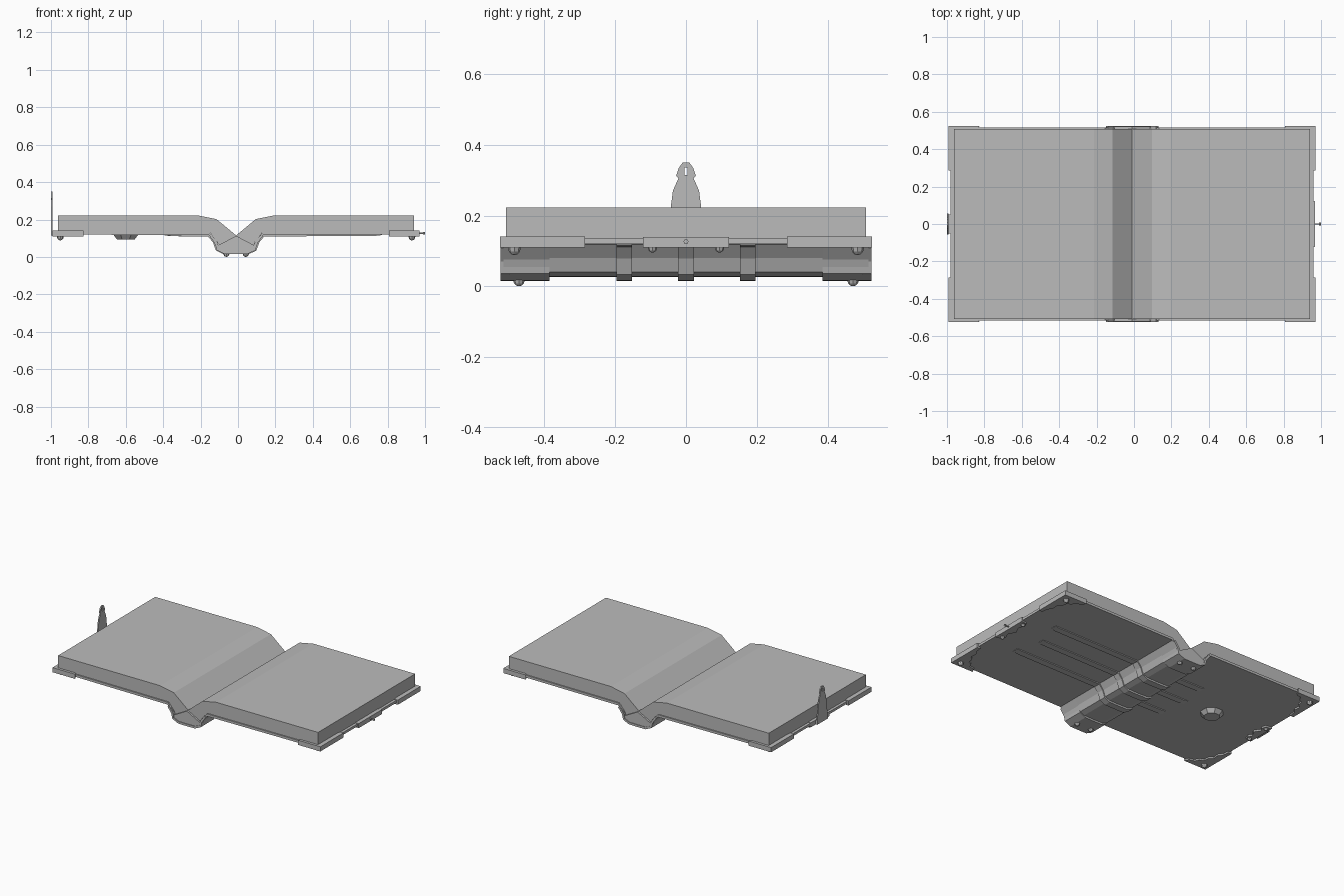
import bpy, bmesh, math
from mathutils import Vector, Matrix

if "Cube" in bpy.data.objects:
    bpy.data.objects.remove(bpy.data.objects["Cube"])

CX = -0.01  # centre line of the spine

grey = bpy.data.materials.new("plain_grey")
grey.diffuse_color = (0.5, 0.5, 0.5, 1)
grey.use_nodes = True
grey.node_tree.nodes["Principled BSDF"].inputs["Base Color"].default_value = grey.diffuse_color


def finish(name, bm):
    bmesh.ops.recalc_face_normals(bm, faces=bm.faces)
    me = bpy.data.meshes.new(name)
    bm.to_mesh(me)
    bm.free()
    me.materials.append(grey)
    ob = bpy.data.objects.new(name, me)
    bpy.context.collection.objects.link(ob)
    return ob


def prism(name, pts, depth):
    """Extrude a closed outline of 3D points along a vector."""
    bm = bmesh.new()
    f = bm.faces.new([bm.verts.new(p) for p in pts])
    r = bmesh.ops.extrude_face_region(bm, geom=[f])
    bmesh.ops.translate(bm, vec=depth,
                        verts=[v for v in r["geom"] if isinstance(v, bmesh.types.BMVert)])
    return finish(name, bm)


def prism_y(name, pts, y0, y1):
    return prism(name, [(x, y0, z) for x, z in pts], (0, y1 - y0, 0))


def mirrored(half):
    """Half profile from outside to centre -> full profile about CX."""
    right = [(CX + u, z) for u, z in half]
    left = [(CX - u, z) for u, z in half if u > 0]
    return left + right[::-1]


def sheet(pts, t):
    """Closed outline of a bent sheet of thickness t above a path."""
    P = [Vector(p) for p in pts]
    top = []
    for i, p in enumerate(P):
        d = (P[min(i + 1, len(P) - 1)] - P[max(i - 1, 0)]).normalized()
        top.append(p + Vector((-d.y, d.x)) * t)
    return [tuple(p) for p in P] + [tuple(p) for p in reversed(top)]


def dome(name, x, y, z, r, h):
    bm = bmesh.new()
    bmesh.ops.create_uvsphere(bm, u_segments=8, v_segments=6, radius=1,
                              matrix=Matrix.Translation((x, y, z)) @ Matrix.Diagonal((r, r, h, 1)))
    return finish(name, bm)


# Cover: bent sheet with the sunken spine
cover_half = [(0.97, 0.12), (0.145, 0.116), (0.118, 0.08), (0.103, 0.04), (0.07, 0.028), (0, 0.026)]
prism_y("cover", sheet(mirrored(cover_half), 0.016), -0.516, 0.516)

# Pages: two blocks meeting in a valley, filling the spine
page_top = [(0.952, 0.222), (0.205, 0.222), (0.105, 0.202), (0, 0.115)]
page_low = [(0.952, 0.13), (0.138, 0.128), (0.1, 0.08), (0.09, 0.045), (0, 0.035)]
prism_y("pages", mirrored(page_top) + mirrored(page_low)[::-1], -0.508, 0.508)

# Spine end caps with a gabled end plate
cap_half = [(0.14, 0.108), (0.112, 0.07), (0.104, 0.036), (0.062, 0.016), (0, 0.015)]
plate_half = [(0.1, 0.06), (0.1, 0.034), (0.062, 0.018), (0, 0.017)]
for s in (-1, 1):
    prism_y("spine_cap", sheet(mirrored(cap_half), 0.014), s * 0.385, s * 0.524)
    prism_y("spine_end_plate", mirrored(plate_half) + [(CX, 0.113)], s * 0.5, s * 0.52)
    for u in (-0.052, 0.052):
        dome("spine_rivet", CX + u, s * 0.472, 0.016, 0.016, 0.016)

# Raised bands around the spine, running out as straps below the cover
for y, right_end, left_end in ((-0.175, 0.77, -0.38), (0, 0.72, -0.4), (0.175, 0.77, -0.38)):
    mid = mirrored([(0.15, 0.109), (0.124, 0.078), (0.108, 0.034), (0.07, 0.016), (0, 0.015)])
    path = [(left_end, 0.117), (left_end + 0.03, 0.111)] + mid + \
           [(right_end - 0.03, 0.113), (right_end, 0.117)]
    prism_y("spine_band", sheet(path, 0.014), y - 0.022, y + 0.022)

# Corner fittings with a scalloped inner edge, and their rivets
corner = [(0, 0), (0.165, 0), (0.15, 0.03), (0.115, 0.035), (0.10, 0.065), (0.075, 0.075),
          (0.07, 0.11), (0.045, 0.13), (0.05, 0.17), (0.03, 0.2), (0.025, 0.24), (0, 0.24)]
for sx in (-1, 1):
    for sy in (-1, 1):
        pts = [(CX + sx * (0.981 - a), sy * (0.525 - b), 0.11) for a, b in corner]
        prism("corner_fitting", pts, (0, 0, 0.031))
        dome("corner_rivet", CX + sx * 0.94, sy * 0.485, 0.108, 0.018, 0.02)

# Edge plates for the clasp on both covers
edge = [(0, -0.122), (0, 0.122), (0.04, 0.115), (0.05, 0.08), (0.035, 0.05), (0.06, 0),
        (0.035, -0.05), (0.05, -0.08), (0.04, -0.115)]
for sx, w, out in ((1, 1.0, 0.978), (-1, 0.8, 0.972)):
    prism("edge_plate", [(CX + sx * (out - a), b * w, 0.109) for a, b in edge], (0, 0, 0.03))
    for sy in (-1, 1):
        dome("edge_rivet", CX + sx * 0.945, sy * 0.095 * w, 0.108, 0.013, 0.013)

# Clasp post on the right edge
bm = bmesh.new()
for x0, x1, r in ((0.96, 0.99, 0.004), (0.988, 1.0, 0.007)):
    m = Matrix.Translation(((x0 + x1) / 2, 0, 0.126)) @ Matrix.Rotation(math.pi / 2, 4, "Y")
    bmesh.ops.create_cone(bm, cap_ends=True, segments=8, radius1=r, radius2=r, depth=x1 - x0, matrix=m)
finish("clasp_post", bm)

# Clasp standing on the left edge, with a slot
tongue = [(0.055, 0.115), (0.055, 0.14), (0.044, 0.215), (0.037, 0.27), (0.021, 0.306),
          (0.028, 0.312), (0.02, 0.335), (0.009, 0.35)]
outline = [(-1.0, y, z) for y, z in tongue] + [(-1.0, -y, z) for y, z in reversed(tongue)]
clasp = prism("clasp", outline, (0.008, 0, 0))
cutter = prism("slot_cutter", [(-1.05, y, z) for y, z in
               ((-0.004, 0.315), (0.004, 0.315), (0.004, 0.335), (-0.004, 0.335))], (0.1, 0, 0))
cutter.hide_render = True
cutter.hide_viewport = True
mod = clasp.modifiers.new("slot", "BOOLEAN")
mod.operation = "DIFFERENCE"
mod.solver = "EXACT"
mod.object = cutter
# Hinge joining the clasp to the cover
prism_y("clasp_hinge", [(-0.996, 0.116), (-0.96, 0.116), (-0.96, 0.134), (-0.996, 0.134)], -0.05, 0.05)

# Octagonal boss under the left cover
bm = bmesh.new()
bmesh.ops.create_cone(bm, cap_ends=True, segments=8, radius1=0.05, radius2=0.073, depth=0.028,
                      matrix=Matrix.Translation((-0.6, 0, 0.106)) @ Matrix.Rotation(math.pi / 8, 4, "Z"))
finish("boss", bm)
